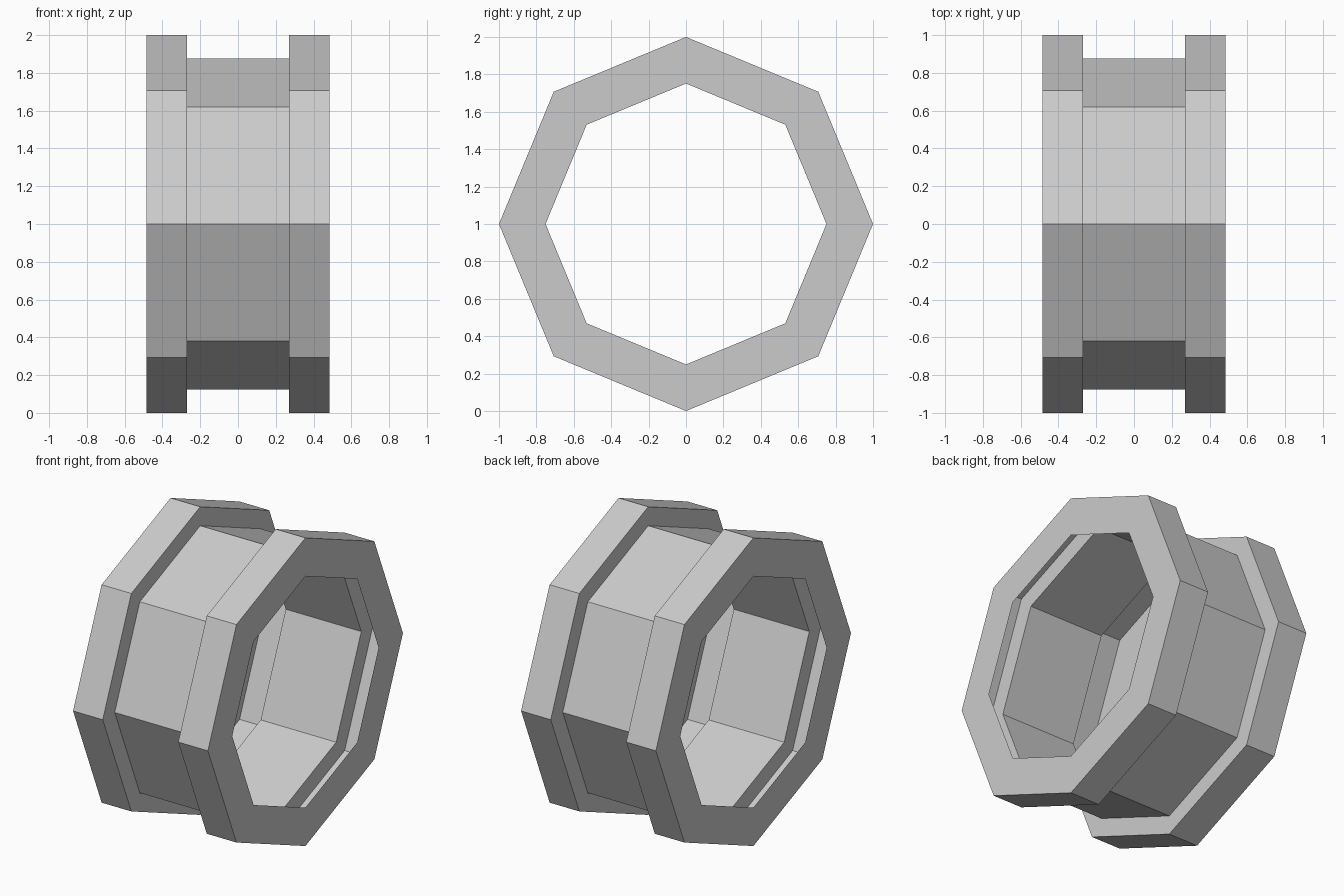
import bpy, bmesh
from math import cos, sin, tau

if "Cube" in bpy.data.objects:
    bpy.data.objects.remove(bpy.data.objects["Cube"])

SIDES = 8

def revolve_sheet(name, profile):
    """Sweep an open (x, radius) profile around the x axis as a thin faceted shell."""
    bm = bmesh.new()
    rings = [[bm.verts.new((x, r * cos(tau * i / SIDES), 1 + r * sin(tau * i / SIDES)))
              for i in range(SIDES)] for x, r in profile]
    for a, b in zip(rings, rings[1:]):
        for i in range(SIDES):
            j = (i + 1) % SIDES
            bm.faces.new((a[i], b[i], b[j], a[j]))
    # Make the outside of the shell face away from the axis
    bm.normal_update()
    wall = max(bm.faces, key=lambda f: f.calc_center_median().z)
    if wall.normal.z < 0:
        bmesh.ops.reverse_faces(bm, faces=bm.faces[:])
    mesh = bpy.data.meshes.new(name)
    bm.to_mesh(mesh)
    bm.free()
    obj = bpy.data.objects.new(name, mesh)
    bpy.context.collection.objects.link(obj)
    return obj

# Right half: end face with hole, flange rim, shoulder, recessed barrel
half = [(0.484, 0.751), (0.484, 1.0), (0.271, 1.0), (0.271, 0.877)]
# Mirror the half profile to complete the hollow octagonal collar
revolve_sheet("flanged_collar", half + [(-x, r) for x, r in reversed(half)])
